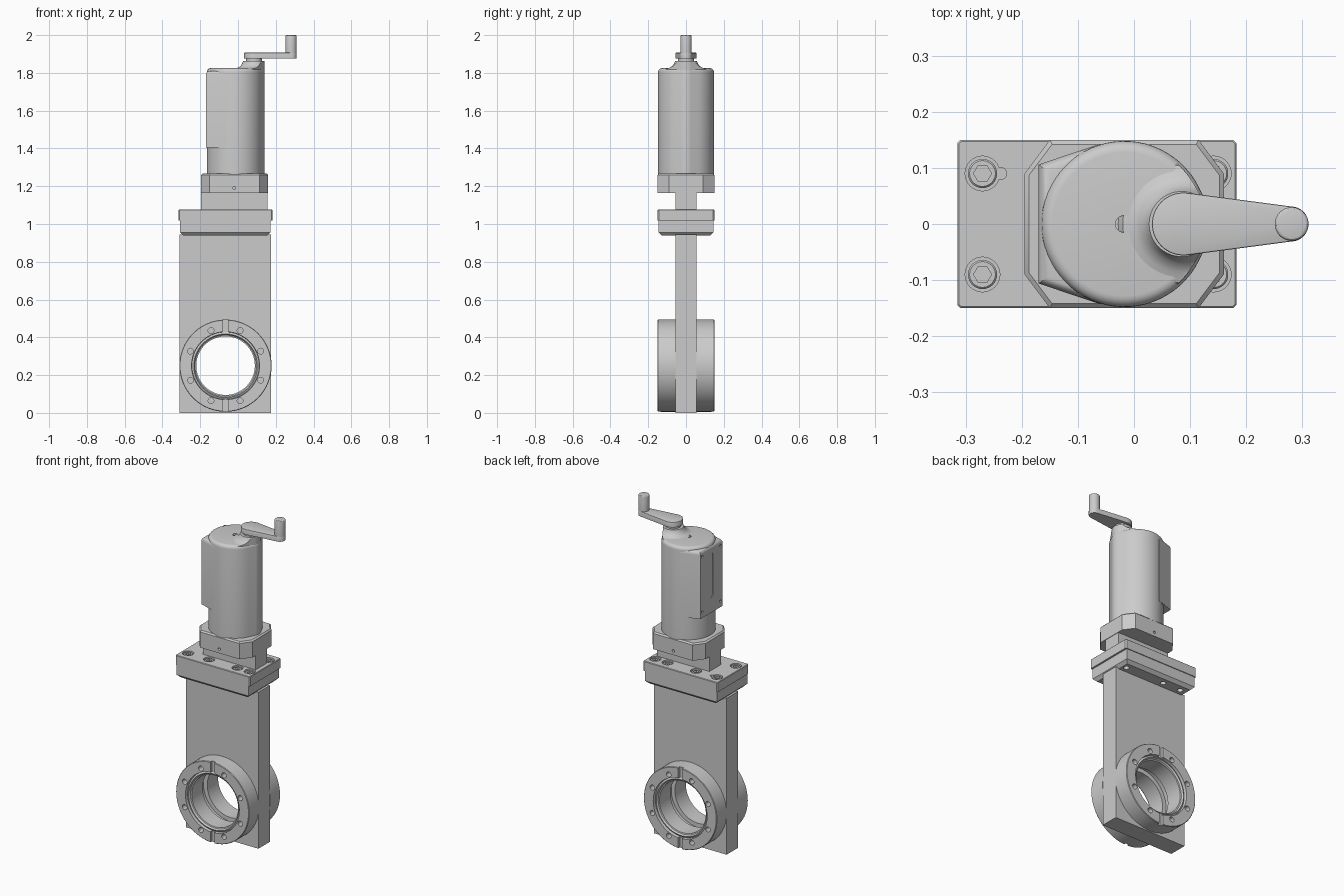
import bpy, bmesh, math
from math import cos, sin, pi

if "Cube" in bpy.data.objects:
    bpy.data.objects.remove(bpy.data.objects["Cube"])

BORE_X, BORE_Z = -0.066, 0.25


def finish(name, bm):
    bmesh.ops.recalc_face_normals(bm, faces=bm.faces[:])
    me = bpy.data.meshes.new(name)
    bm.to_mesh(me)
    bm.free()
    ob = bpy.data.objects.new(name, me)
    bpy.context.collection.objects.link(ob)
    return ob


def prism(name, pts, axis, a, b, bevel=0, segs=1):
    """Extrude a 2D outline along an axis from a to b; optionally bevel the rim at b."""
    place = {'x': lambda u, v, w: (w, u, v),
             'y': lambda u, v, w: (u, w, v),
             'z': lambda u, v, w: (u, v, w)}[axis]
    bm = bmesh.new()
    lo = [bm.verts.new(place(u, v, a)) for u, v in pts]
    hi = [bm.verts.new(place(u, v, b)) for u, v in pts]
    bm.faces.new(lo)
    cap = bm.faces.new(hi)
    n = len(pts)
    for i in range(n):
        j = (i + 1) % n
        bm.faces.new((lo[i], lo[j], hi[j], hi[i]))
    bmesh.ops.recalc_face_normals(bm, faces=bm.faces[:])
    if bevel:
        bmesh.ops.bevel(bm, geom=list(cap.edges), offset=bevel, segments=segs,
                        profile=0.5, affect='EDGES', clamp_overlap=True)
    return finish(name, bm)


def rect(u0, u1, v0, v1, c=0):
    if not c:
        return [(u0, v0), (u1, v0), (u1, v1), (u0, v1)]
    return [(u0 + c, v0), (u1 - c, v0), (u1, v0 + c), (u1, v1 - c),
            (u1 - c, v1), (u0 + c, v1), (u0, v1 - c), (u0, v0 + c)]


def circle(u, v, r, n=48):
    return [(u + r * cos(2 * pi * i / n), v + r * sin(2 * pi * i / n)) for i in range(n)]


def capsule(c1, r1, c2, r2, n=40):
    """Outline wrapped around two circles on the u axis."""
    t = math.acos((r1 - r2) / (c2 - c1))
    big = [t + (2 * pi - 2 * t) * i / n for i in range(n + 1)]
    small = [-t + 2 * t * i / n for i in range(n + 1)]
    return ([(c1 + r1 * cos(a), r1 * sin(a)) for a in big] +
            [(c2 + r2 * cos(a), r2 * sin(a)) for a in small])


def lathe(name, profile, centre, axis, closed, n=96):
    """Spin (radius, height) points about y or z."""
    bm = bmesh.new()
    rings = []
    for r, h in profile:
        ring = []
        for i in range(n):
            u, v = r * cos(2 * pi * i / n), r * sin(2 * pi * i / n)
            ring.append(bm.verts.new((centre[0] + u, h, centre[1] + v) if axis == 'y'
                                     else (centre[0] + u, centre[1] + v, h)))
        rings.append(ring)
    for k in range(len(rings) if closed else len(rings) - 1):
        p, q = rings[k], rings[(k + 1) % len(rings)]
        for i in range(n):
            j = (i + 1) % n
            bm.faces.new((p[i], p[j], q[j], q[i]))
    if not closed:
        bm.faces.new(rings[0])
        bm.faces.new(rings[-1])
    return finish(name, bm)


def combine(ob, cutters, op='DIFFERENCE'):
    for c in cutters:
        m = ob.modifiers.new('cut', 'BOOLEAN')
        m.operation, m.solver, m.object = op, 'EXACT', c
    dg = bpy.context.evaluated_depsgraph_get()
    me = bpy.data.meshes.new_from_object(ob.evaluated_get(dg))
    ob.modifiers.clear()
    ob.data = me
    for c in cutters:
        bpy.data.objects.remove(c)


# Valve body plate with bore and a gate cavity
body = prism('valve_body', rect(-0.31, 0.175, 0, 0.945), 'y', -0.055, 0.055)
combine(body, [prism('cut', circle(BORE_X, BORE_Z, 0.155, 96), 'y', -0.1, 0.1),
               prism('cut', circle(BORE_X, BORE_Z, 0.18, 96), 'y', -0.022, 0.022)])

# Pipe flanges with stepped sealing face, bolt holes and test grooves
for side, label in ((-1, 'front'), (1, 'back')):
    prof = [(0.244, 0.053), (0.244, 0.147), (0.241, 0.15), (0.18, 0.15), (0.178, 0.132),
            (0.168, 0.138), (0.162, 0.128), (0.155, 0.126), (0.155, 0.053)]
    flange = lathe(label + '_flange', [(r, side * h) for r, h in prof],
                   (BORE_X, BORE_Z), 'y', True)
    cuts = []
    for i in range(8):
        a = pi / 8 + i * pi / 4
        cuts.append(prism('cut', circle(BORE_X + 0.201 * cos(a), BORE_Z + 0.201 * sin(a), 0.0155, 20),
                          'y', side * 0.08, side * 0.2))
    for z0, z1 in ((0.425, 0.55), (-0.05, 0.075)):
        cuts.append(prism('cut', rect(BORE_X - 0.013, BORE_X + 0.013, z0, z1),
                          'y', side * 0.135, side * 0.2))
    combine(flange, cuts)

# Bonnet flange pair, the lower one chamfered at its underside
lower = prism('bonnet_lower_flange', rect(-0.308, 0.172, -0.145, 0.145), 'z', 1.02, 0.938, 0.018)
combine(lower, [prism('cut', circle(x, y, 0.016, 20), 'z', 0.9, 0.96)
                for x in (-0.25, -0.13, 0.13) for y in (-0.09, 0.09)])
upper = prism('bonnet_upper_flange', rect(-0.315, 0.183, -0.15, 0.15, 0.006), 'z', 1.018, 1.076, 0.003)
spots = [(x, y) for x in (-0.27, -0.13, 0.06, 0.142) for y in (-0.09, 0.09)]
combine(upper, [prism('cut', circle(x, y, 0.031, 32), 'z', 1.05, 1.1) for x, y in spots])
combine(upper, [prism('cut', circle(-0.238, 0.09, 0.011, 16), 'z', 1.05, 1.1)])

# Socket head bolts
for i, (x, y) in enumerate(spots):
    bolt = prism('bonnet_bolt_%d' % (i + 1), circle(x, y, 0.026, 32), 'z', 1.04, 1.072, 0.003)
    combine(bolt, [prism('cut', circle(x, y, 0.016, 6), 'z', 1.058, 1.1)])

# Neck and eight-sided mounting bracket
prism('neck', rect(-0.195, 0.157, -0.055, 0.055), 'z', 1.07, 1.17)
bracket = prism('mounting_bracket',
                [(-0.195, -0.09), (-0.15, -0.15), (0.115, -0.15), (0.16, -0.09),
                 (0.16, 0.09), (0.115, 0.15), (-0.15, 0.15), (-0.195, 0.09)],
                'z', 1.165, 1.268, 0.008)
combine(bracket, [prism('cut', circle(-0.02, 1.19, 0.008, 16), 'y', s * 0.13, s * 0.2) for s in (-1, 1)])

# Actuator housing: large cylinder blended into the crank column
outline = capsule(-0.017, 0.148, 0.083, 0.058, 56)
housing = prism('actuator_housing', outline, 'z', 1.26, 1.825, 0.02, 5)
combine(housing, [prism('cut', circle(-0.018, 0, 0.015, 24), 'z', 1.81, 1.9)])

# Flared crank boss, trimmed to the housing outline
boss = lathe('crank_boss', [(0.12, 1.80), (0.105, 1.822), (0.085, 1.828), (0.07, 1.838),
                            (0.062, 1.852), (0.058, 1.862)], (0.085, 0), 'z', False, 64)
combine(boss, [prism('cut', capsule(-0.017, 0.143, 0.083, 0.056), 'z', 1.7, 1.95)], 'INTERSECT')

# Control box on the housing's side, with a window slot and corner screws
box = prism('control_box', [(-0.17, -0.106), (-0.06, -0.143), (-0.06, 0.143), (-0.17, 0.106)],
            'z', 1.405, 1.81, 0.02, 4)
slot = [(0.014 * cos(a), zc + 0.014 * sin(a)) for zc, a0 in ((1.75, 0), (1.51, pi))
        for a in [a0 + pi * k / 8 for k in range(9)]]
holes = [prism('cut', circle(y, z, 0.008, 16), 'x', -0.2, -0.163)
         for y in (-0.088, 0.088) for z in (1.44, 1.775)]
combine(box, [prism('cut', slot, 'x', -0.2, -0.1665)] + holes)

# Hand crank: hub, tapered arm and grip
prism('crank_hub', circle(0.085, 0, 0.042), 'z', 1.855, 1.88)
prism('crank_arm', capsule(0.088, 0.056, 0.28, 0.031), 'z', 1.876, 1.907, 0.003, 2)
prism('crank_grip', circle(0.281, 0, 0.03), 'z', 1.9, 2.0, 0.006, 3)

# Smooth the curved surfaces, keep edges sharp
bpy.ops.object.select_all(action='SELECT')
bpy.context.view_layer.objects.active = body
bpy.ops.object.shade_smooth_by_angle(angle=math.radians(30))
